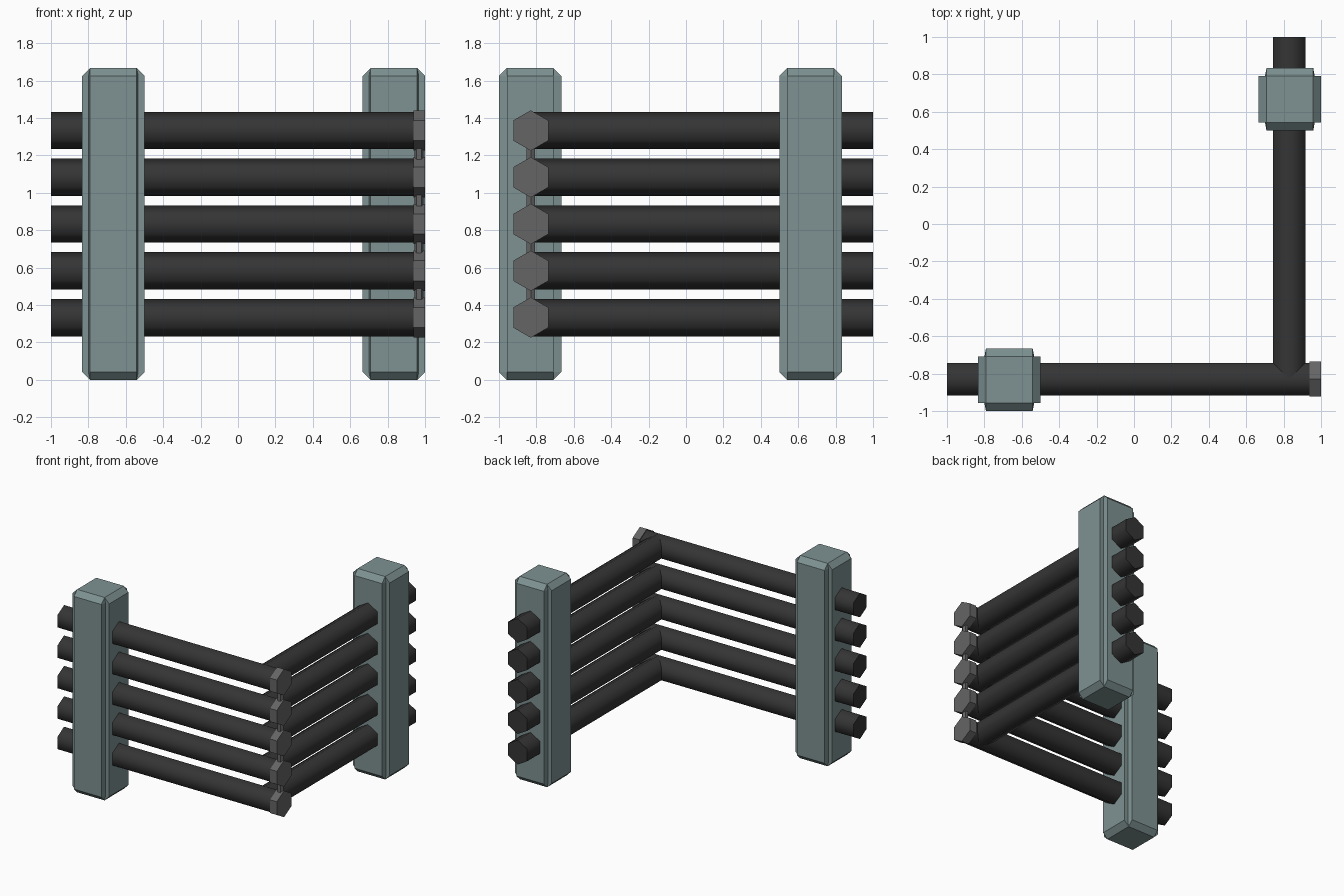
import bpy, bmesh
from math import pi, cos, sin
from mathutils import Vector

if "Cube" in bpy.data.objects:
    bpy.data.objects.remove(bpy.data.objects["Cube"])


def material(name, rgb):
    m = bpy.data.materials.new(name)
    m.diffuse_color = (*rgb, 1)
    m.use_nodes = True
    m.node_tree.nodes["Principled BSDF"].inputs["Base Color"].default_value = m.diffuse_color
    return m


POST = material("weathered_post", (0.21, 0.285, 0.285))
RAIL = material("dark_rail", (0.035, 0.035, 0.035))
CAP = material("grey_cap", (0.13, 0.13, 0.13))


def add_object(name, bm, mat):
    bmesh.ops.remove_doubles(bm, verts=bm.verts, dist=1e-4)
    bmesh.ops.recalc_face_normals(bm, faces=bm.faces)
    mesh = bpy.data.meshes.new(name)
    bm.to_mesh(mesh)
    bm.free()
    mesh.materials.append(mat)
    ob = bpy.data.objects.new(name, mesh)
    bpy.context.collection.objects.link(ob)
    return ob


def hex_bar(name, start, end, radius, mat, smooth=False):
    """Six-sided bar; horizontal bars have a corner pointing up."""
    start, end = Vector(start), Vector(end)
    axis = (end - start).normalized()
    up = Vector((1, 0, 0)) if abs(axis.z) > 0.5 else Vector((0, 0, 1))
    side = axis.cross(up)
    bm = bmesh.new()
    rings = [[bm.verts.new(p + radius * (cos(i * pi / 3) * up + sin(i * pi / 3) * side))
              for i in range(6)] for p in (start, end)]
    for i in range(6):
        j = (i + 1) % 6
        f = bm.faces.new((rings[0][i], rings[0][j], rings[1][j], rings[1][i]))
        f.smooth = smooth
    for ring in rings:
        bm.faces.new(ring)
    return add_object(name, bm, mat)


def post(name, cx, cy):
    """Square post with notched upright edges and chamfered ends."""
    half, face, height = 1 / 6, 0.125, 5 / 3
    inset = half - face
    notched = []
    for sx, sy in ((1, 1), (-1, 1), (-1, -1), (1, -1)):
        corner = [(sx * half, sy * face), (sx * 0.133, sy * face), (sx * face, sy * half)]
        notched += corner if sx * sy > 0 else corner[::-1]
    # end rings collapse each notch to one corner
    ends = [(face if x > 0 else -face, face if y > 0 else -face) for x, y in notched]
    bm = bmesh.new()
    rings = [[bm.verts.new((cx + x, cy + y, z)) for x, y in pts] for pts, z in
             ((ends, 0), (notched, inset), (notched, height - inset), (ends, height))]
    for a, b in zip(rings, rings[1:]):
        for i in range(12):
            j = (i + 1) % 12
            bm.faces.new((a[i], a[j], b[j], b[i]))
    bm.faces.new(rings[0])
    bm.faces.new(rings[-1])
    return add_object(name, bm, POST)


# Posts
post("front_post", -2 / 3, -5 / 6)
post("side_post", 5 / 6, 2 / 3)

# Rails meeting at the corner, with an end cap on each front rail
C = 0.83
levels = [1 / 3 + 0.25 * i for i in range(5)]
for n, z in enumerate(levels, 1):
    hex_bar(f"front_rail_{n}", (-1, -C, z), (0.95, -C, z), 0.1, RAIL, True)
    hex_bar(f"side_rail_{n}", (C, -C, z), (C, 1, z), 0.1, RAIL, True)
    hex_bar(f"rail_cap_{n}", (0.9375, -C, z), (1, -C, z), 0.108, CAP)

# Short pins joining neighbouring caps
for n, (lo, hi) in enumerate(zip(levels, levels[1:]), 1):
    hex_bar(f"cap_pin_{n}", (0.968, -C, lo + 0.07), (0.968, -C, hi - 0.07), 0.025, CAP)
